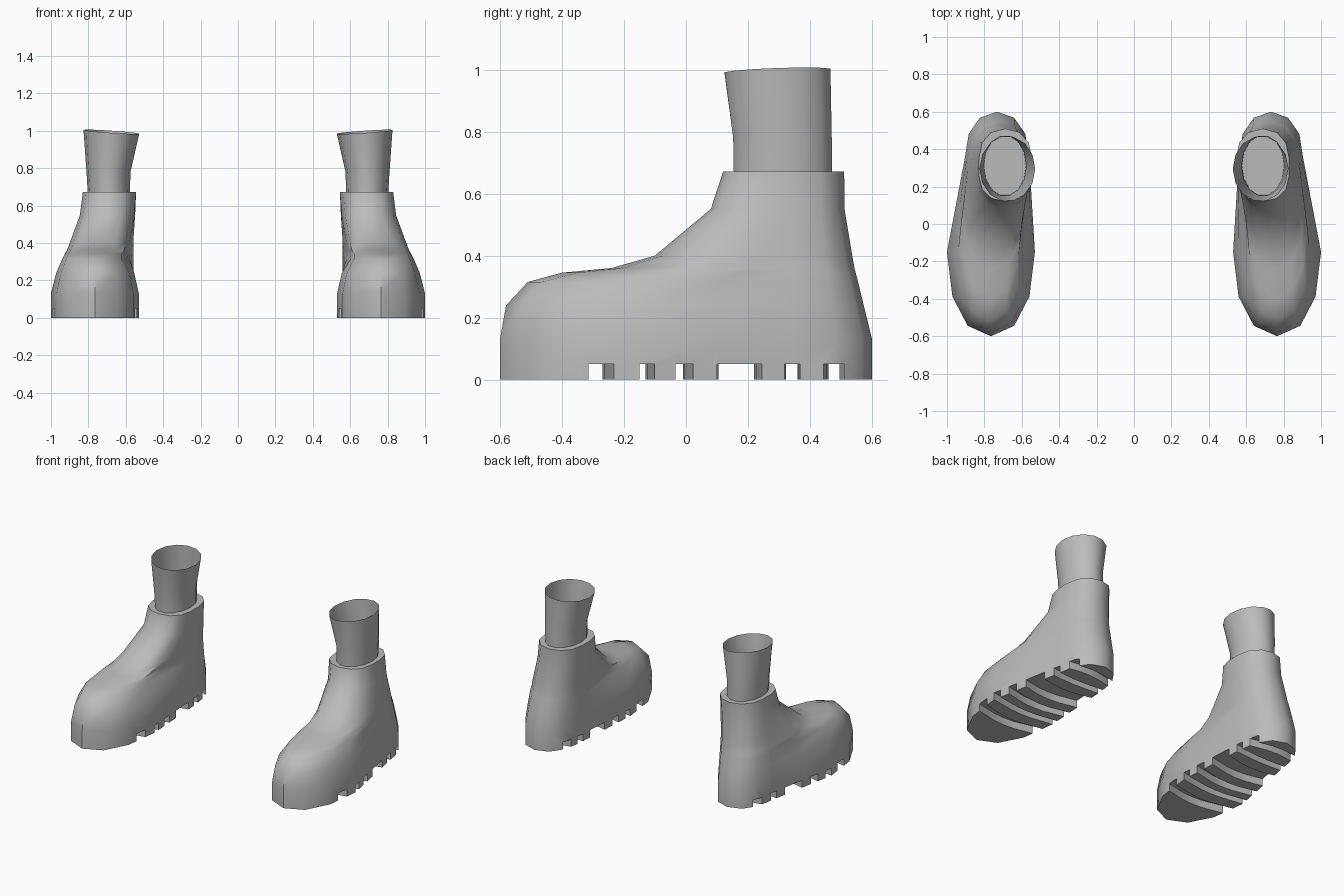
import bpy
import bmesh
from math import sin, cos, pi, radians

cube = bpy.data.objects.get("Cube")
if cube:
    bpy.data.objects.remove(cube, do_unlink=True)

COLOUR = (0.5, 0.5, 0.5, 1.0)
grey = bpy.data.materials.new("plain grey")
grey.use_nodes = True
grey.diffuse_color = COLOUR
grey.node_tree.nodes["Principled BSDF"].inputs["Base Color"].default_value = COLOUR


def loft(name, rings, side, capped=True):
    """Skin a stack of counter-clockwise rings; side -1 mirrors it in x."""
    bm = bmesh.new()
    loops = []
    for ring in rings:
        loop = [bm.verts.new((side * x, y, z)) for x, y, z in ring]
        loops.append(loop if side > 0 else loop[::-1])
    count = len(loops[0])
    for low, high in zip(loops, loops[1:]):
        for i in range(count):
            j = (i + 1) % count
            bm.faces.new((low[i], low[j], high[j], high[i]))
    if capped:
        bm.faces.new(loops[0][::-1])
        bm.faces.new(loops[-1])
    mesh = bpy.data.meshes.new(name)
    bm.to_mesh(mesh)
    bm.free()
    mesh.materials.append(grey)
    obj = bpy.data.objects.new(name, mesh)
    bpy.context.collection.objects.link(obj)
    return obj


def activate(obj):
    bpy.ops.object.select_all(action='DESELECT')
    obj.select_set(True)
    bpy.context.view_layer.objects.active = obj


def smooth(obj, angle):
    activate(obj)
    bpy.ops.object.shade_smooth_by_angle(angle=radians(angle))


def rounded_end(z, tip, centre, inner, outer, start):
    """Half oval from one side of the foot, around the tip, to the other."""
    points = []
    steps = 6
    for i in range(steps + 1):
        a = start + pi * i / steps
        c, s = cos(a), sin(a)
        across = (abs(c) ** 0.92) * (1 if c > 0 else -1)
        along = abs(s) ** 0.92
        points.append(((inner + outer) / 2 + across * (outer - inner) / 2,
                       centre + along * (tip - centre), z))
    return points


def midpoint(a, b):
    return tuple((p + q) / 2 for p, q in zip(a, b))


def boot_ring(z, toe, ball, inner, outer, heel, heel_inner, heel_outer):
    back = rounded_end(z, heel, 0.35, heel_inner, heel_outer, 0)
    front = rounded_end(z, toe, ball, inner, outer, pi)
    return (back + [midpoint(back[-1], front[0])]
            + front + [midpoint(front[-1], back[0])])


# Boot levels: height, toe y, ball y, ball inner x, ball outer x,
# heel y, heel inner x, heel outer x
LEVELS = [
    (0.0, -0.6, -0.15, 0.53, 1.0, 0.6, 0.56, 0.905),
    (0.13, -0.6, -0.15, 0.53, 1.0, 0.6, 0.56, 0.905),
    (0.24, -0.58, -0.16, 0.555, 0.972, 0.573, 0.56, 0.895),
    (0.315, -0.51, -0.14, 0.6, 0.94, 0.555, 0.56, 0.885),
    (0.345, -0.4, 0.0, 0.6, 0.925, 0.547, 0.56, 0.88),
    (0.36, -0.24, 0.08, 0.59, 0.915, 0.543, 0.56, 0.875),
    (0.4, -0.1, 0.12, 0.58, 0.9, 0.536, 0.56, 0.87),
    (0.55, 0.08, 0.25, 0.555, 0.845, 0.511, 0.55, 0.842),
    (0.672, 0.12, 0.26, 0.545, 0.83, 0.51, 0.545, 0.83),
]

# Tread grooves: front y, back y, bow along the foot
GROOVES = [
    (-0.31, -0.23, -0.04), (-0.15, -0.1, -0.03), (-0.03, 0.03, -0.04),
    (0.11, 0.26, -0.04), (0.325, 0.375, -0.015), (0.42, 0.48, 0.04),
]


def groove_cutter(front, back, bow, side):
    """Bowed bar crossing the sole from the inner to the outer edge."""
    low, high = [], []
    steps = 8
    path = []
    for i in range(steps + 1):
        x = 0.44 + 0.64 * i / steps
        path.append((x, bow * max(0, 1 - ((x - 0.76) / 0.21) ** 2)))
    outline = ([(x, front + d) for x, d in path]
               + [(x, back + d) for x, d in reversed(path)])
    low = [(x, y, -0.1) for x, y in outline]
    high = [(x, y, 0.05) for x, y in outline]
    cutter = loft("groove_cutter", [low, high], side)
    cutter.hide_render = True
    return cutter


def build_boot(label, side):
    boot = loft(label + "_boot", [boot_ring(*lv) for lv in LEVELS], side)
    for groove in GROOVES:
        cutter = groove_cutter(*groove, side)
        activate(boot)
        cut = boot.modifiers.new("groove", 'BOOLEAN')
        cut.operation = 'DIFFERENCE'
        cut.solver = 'EXACT'
        cut.object = cutter
        bpy.ops.object.modifier_apply(modifier=cut.name)
        bpy.data.objects.remove(cutter, do_unlink=True)
    smooth(boot, 48)


# Open leg tube: height, front y, back y, inner x, outer x, rim tilt
LEG = [
    (0.665, 0.15, 0.475, 0.578, 0.803, 0),
    (0.78, 0.148, 0.474, 0.575, 0.81, 0),
    (0.995, 0.12, 0.47, 0.528, 0.826, 1),
]


def build_leg(label, side):
    rings = []
    count = 14
    for z, front, back, inner, outer, tilt in LEG:
        ring = []
        for i in range(count):
            a = 2 * pi * i / count
            ring.append(((inner + outer) / 2 + cos(a) * (outer - inner) / 2,
                         (front + back) / 2 + sin(a) * (back - front) / 2,
                         z + tilt * (0.01 * cos(a) + 0.006 * sin(a))))
        rings.append(ring)
    smooth(loft(label + "_leg", rings, side, capped=False), 48)


for label, side in (("left", 1), ("right", -1)):
    build_boot(label, side)
    build_leg(label, side)
